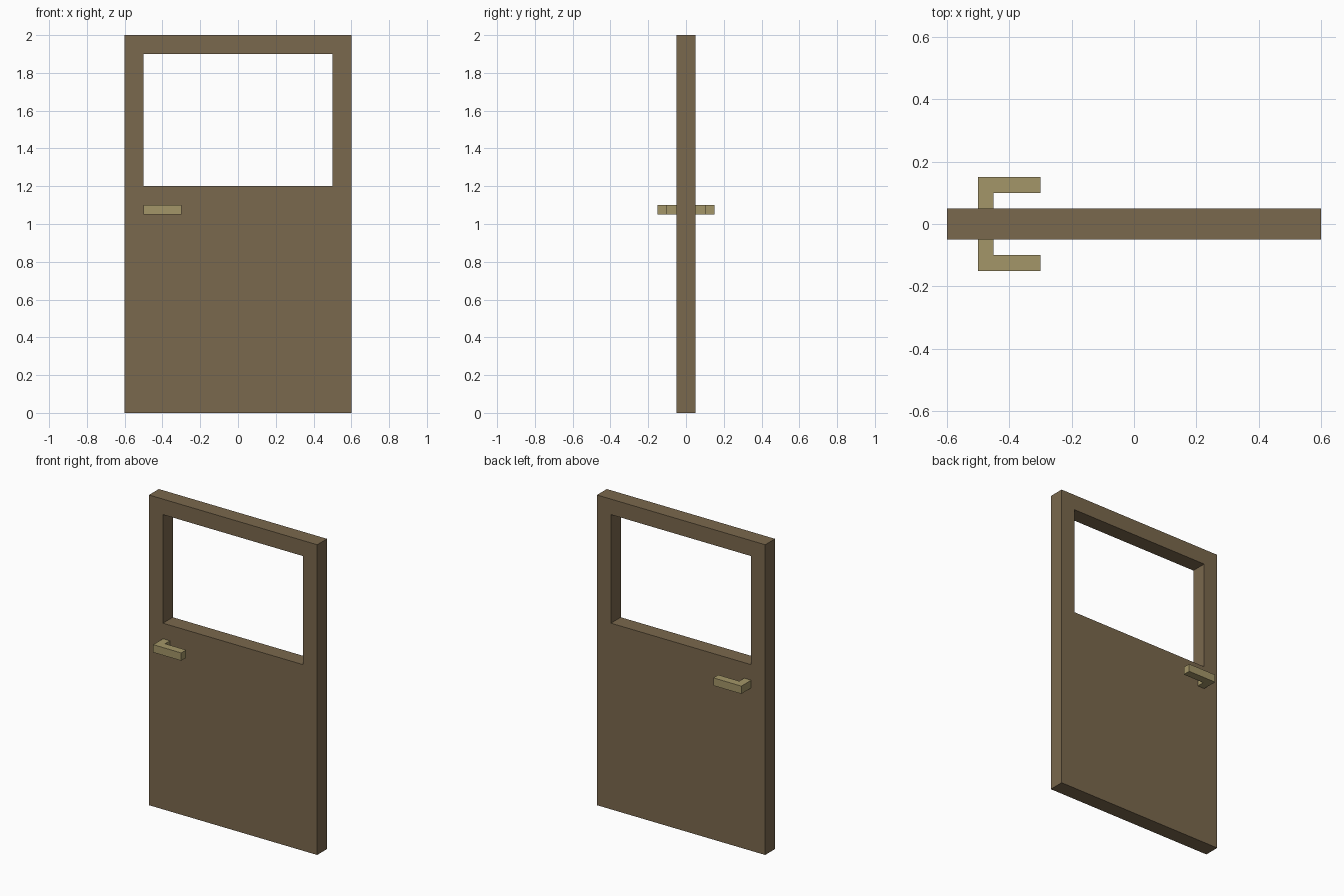
import bpy, bmesh

if "Cube" in bpy.data.objects:
    bpy.data.objects.remove(bpy.data.objects["Cube"])


def material(name, rgb):
    mat = bpy.data.materials.new(name)
    mat.diffuse_color = (*rgb, 1)
    mat.use_nodes = True
    mat.node_tree.nodes["Principled BSDF"].inputs["Base Color"].default_value = mat.diffuse_color
    return mat


def make_object(name, bm, mat):
    bmesh.ops.recalc_face_normals(bm, faces=bm.faces)
    mesh = bpy.data.meshes.new(name)
    bm.to_mesh(mesh)
    bm.free()
    mesh.materials.append(mat)
    obj = bpy.data.objects.new(name, mesh)
    bpy.context.collection.objects.link(obj)
    return obj


def rectangle(x, z0, z1):
    return [(-x, z0), (x, z0), (x, z1), (-x, z1)]


wood = material("door_wood", (0.195, 0.138, 0.074))
brass = material("handle_brass", (0.37, 0.305, 0.138))

# Door slab: rectangular section swept round the window opening
bm = bmesh.new()
outer, inner = rectangle(0.6, 0, 2), rectangle(0.5, 1.2, 1.9)
section = [(outer, -0.05), (outer, 0.05), (inner, 0.05), (inner, -0.05)]
loops = [[bm.verts.new((x, y, z)) for x, z in pts] for pts, y in section]
for a, b in zip(loops, loops[1:] + loops[:1]):
    for i in range(4):
        j = (i + 1) % 4
        bm.faces.new((a[i], a[j], b[j], b[i]))
make_object("door_panel", bm, wood)

# L-shaped lever handles, one on each side of the door
profile = [(-0.5, 0.05), (-0.45, 0.05), (-0.45, 0.1),
           (-0.3, 0.1), (-0.3, 0.15), (-0.5, 0.15)]
for name, side in (("front_handle", -1), ("back_handle", 1)):
    bm = bmesh.new()
    base = bm.faces.new([bm.verts.new((x, side * y, 1.05)) for x, y in profile])
    top = bmesh.ops.extrude_face_region(bm, geom=[base], use_keep_orig=True)
    verts = [g for g in top["geom"] if isinstance(g, bmesh.types.BMVert)]
    bmesh.ops.translate(bm, verts=verts, vec=(0, 0, 0.05))
    make_object(name, bm, brass)
